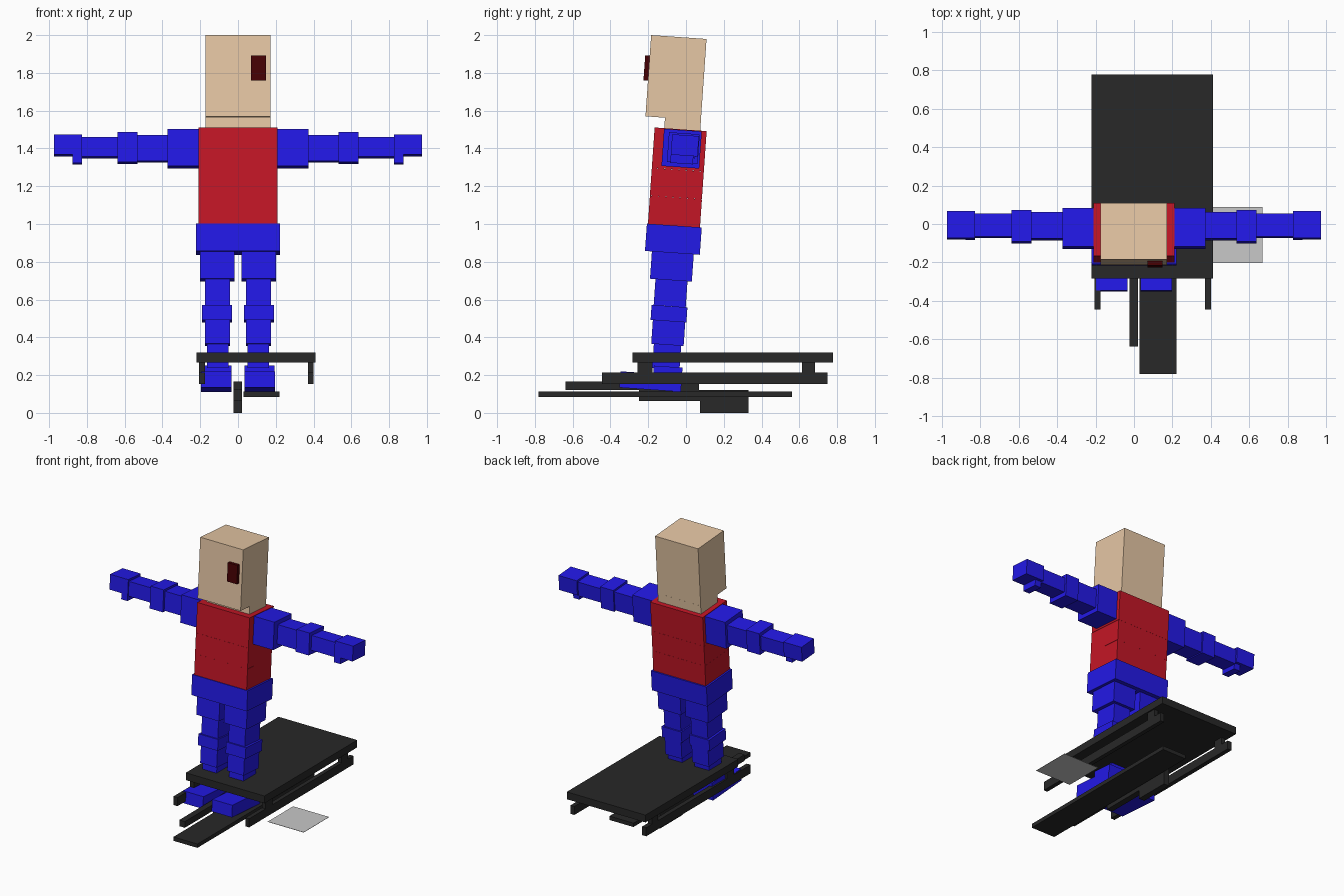
import bpy
import math
from mathutils import Matrix, Vector

T = math.radians(4)  # the figure leans back


def material(name, rgb):
    m = bpy.data.materials.new(name)
    m.diffuse_color = (*rgb, 1)
    return m


BLUE = material("blue", (0.017, 0.010, 0.82))
RED = material("red", (0.55, 0.008, 0.019))
SKIN = material("tan", (0.79, 0.57, 0.375))
DARK = material("charcoal", (0.021, 0.021, 0.021))
MAROON = material("dark_red", (0.06, 0.0, 0.001))
GREY = material("grey", (0.58, 0.58, 0.58))


def cube(name, centre, size, mat, tilt=0.0):
    bpy.ops.mesh.primitive_cube_add(size=1)
    ob = bpy.context.object
    ob.name = name
    ob.data.transform(Matrix.Diagonal((*size, 1)))
    ob.location = centre
    ob.rotation_euler.x = -tilt
    ob.data.materials.append(mat)
    return ob


def flat(name, x, y, z, mat=DARK):
    """Upright box from its x, y and z ranges."""
    r = (x, y, z)
    return cube(name, [(a + b) / 2 for a, b in r], [b - a for a, b in r], mat)


def lean(name, x, y, z, d, h, mat=BLUE):
    """Leaning box from its x range, top front edge (y, z), depth and height."""
    back = Vector((0, math.cos(T), -math.sin(T)))
    up = Vector((0, math.sin(T), math.cos(T)))
    c = Vector(((x[0] + x[1]) / 2, y, z)) + back * d / 2 - up * h / 2
    return cube(name, c, (x[1] - x[0], d, h), mat, T)


# head, neck and eye
lean("head", (-0.173, 0.171), -0.1845, 2.0, 0.294, 0.431, SKIN)
lean("neck", (-0.173, 0.171), -0.111, 1.568, 0.191, 0.065, SKIN)
lean("eye", (0.069, 0.148), -0.216, 1.893, 0.04, 0.133, MAROON)

# torso in three sections, and hips
lean("chest", (-0.21, 0.21), -0.166, 1.511, 0.276, 0.214, RED)
lean("waist", (-0.21, 0.21), -0.181, 1.297, 0.276, 0.147, RED)
lean("belly", (-0.21, 0.21), -0.191, 1.150, 0.276, 0.150, RED)
lean("hips", (-0.222, 0.222), -0.207, 1.002, 0.291, 0.145)

# limb sections: name, x range on one side, top front y, z, depth, height
SECTIONS = [
    ("upper_thigh", 0.019, 0.2, -0.180, 0.862, 0.222, 0.152),
    ("lower_thigh", 0.042, 0.174, -0.161, 0.716, 0.17, 0.145),
    ("knee", 0.032, 0.19, -0.182, 0.572, 0.19, 0.08),
    ("shin", 0.042, 0.174, -0.175, 0.498, 0.172, 0.132),
    ("ankle", 0.05, 0.164, -0.17, 0.368, 0.145, 0.13),
    ("heel", 0.035, 0.194, -0.17, 0.25, 0.152, 0.118),
    ("toe", 0.035, 0.197, -0.346, 0.22, 0.325, 0.086),
    ("shoulder", 0.209, 0.372, -0.116, 1.504, 0.2, 0.197),
    ("upper_arm", 0.372, 0.532, -0.075, 1.471, 0.137, 0.137),
    ("elbow", 0.532, 0.637, -0.09, 1.486, 0.163, 0.158),
    ("forearm", 0.637, 0.827, -0.066, 1.46, 0.122, 0.104),
    ("hand", 0.827, 0.973, -0.073, 1.475, 0.142, 0.108),
    ("thumb", 0.827, 0.877, -0.08, 1.374, 0.12, 0.05),
]
for name, x0, x1, *rest in SECTIONS:
    lean("right_" + name, (x0, x1), *rest)
    lean("left_" + name, (-x1, -x0), *rest)

# sled deck with two rails on posts
flat("deck", (-0.22, 0.41), (-0.283, 0.778), (0.267, 0.32))
for side, x in (("left", (-0.206, -0.174)), ("right", (0.37, 0.4))):
    flat(side + "_rail", x, (-0.444, 0.749), (0.152, 0.214))
    flat(side + "_front_post", x, (-0.256, -0.177), (0.21, 0.27))
    flat(side + "_rear_post", x, (0.615, 0.684), (0.21, 0.27))

# centre fin and the low board beside it
FIN = (-0.024, 0.02)
flat("fin_bar", FIN, (-0.637, 0.07), (0.121, 0.166))
flat("fin_web", FIN, (-0.25, 0.33), (0.063, 0.121))
flat("fin_keel", FIN, (0.075, 0.33), (0.0, 0.063))
flat("low_board", (0.029, 0.221), (-0.78, 0.56), (0.084, 0.112))

# thin loose plate
flat("side_plate", (0.38, 0.668), (-0.203, 0.088), (0.094, 0.096), GREY)
